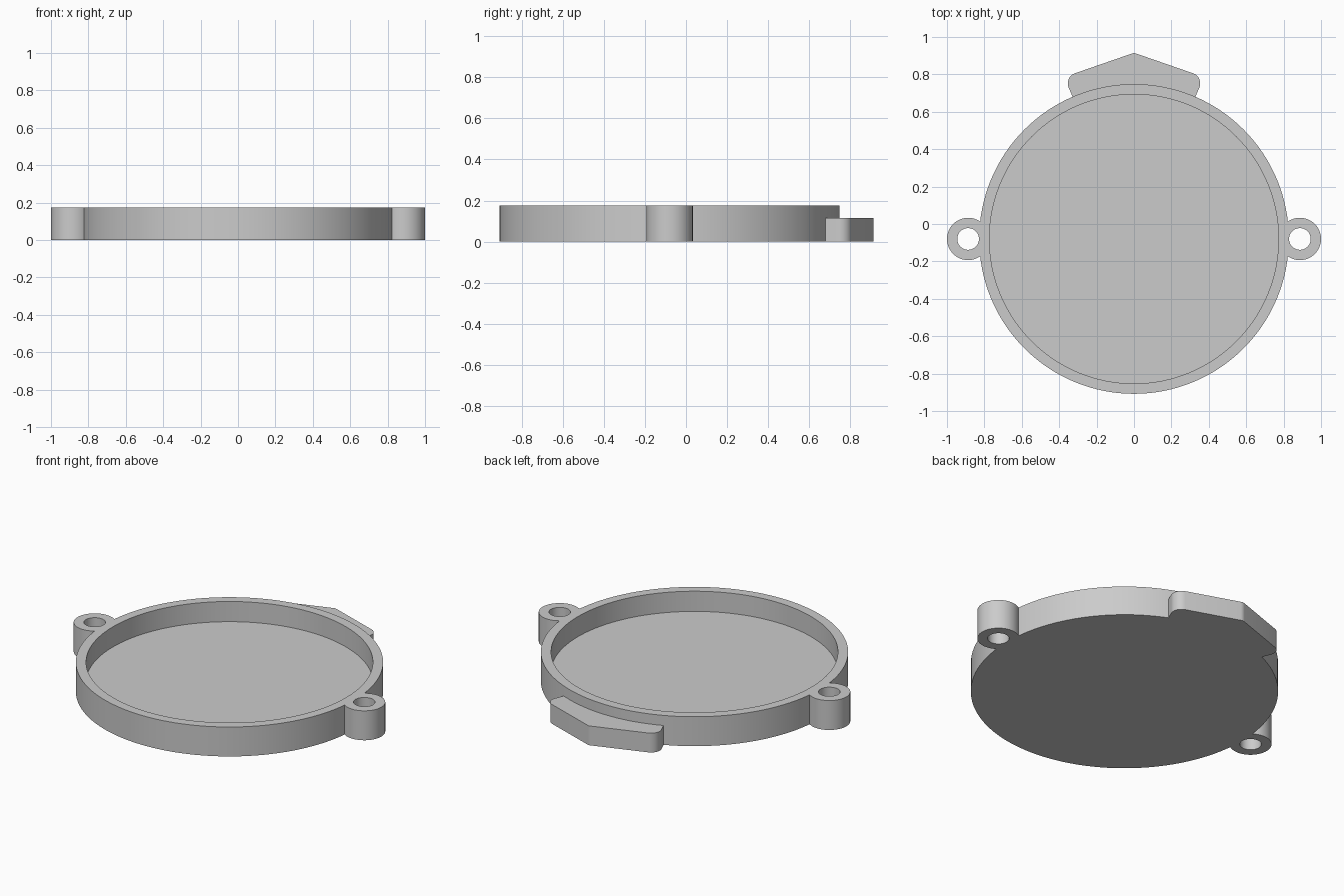
import bpy, bmesh
from math import cos, sin, radians, pi

HEIGHT, FLOOR, TAB_HEIGHT = 0.175, 0.055, 0.115
CENTRE_Y = -0.08
OUTER_R, INNER_R = 0.828, 0.773
EAR_X, EAR_R, HOLE_R = 0.887, 0.113, 0.058

if "Cube" in bpy.data.objects:
    bpy.data.objects.remove(bpy.data.objects["Cube"], do_unlink=True)

grey = bpy.data.materials.new("plain grey")
grey.use_nodes = True
grey.diffuse_color = (0.6, 0.6, 0.6, 1)
grey.node_tree.nodes["Principled BSDF"].inputs["Base Color"].default_value = grey.diffuse_color


def arc(x, y, r, start, end, steps):
    angles = [start + (end - start) * i / steps for i in range(steps + 1)]
    return [(x + r * cos(a), y + r * sin(a)) for a in angles]


def circle(x, y, r, sides):
    return arc(x, y, r, 0, 2 * pi, sides)[:-1]


def prism(name, outline, bottom, top):
    """Extrude a closed outline between two heights."""
    bm = bmesh.new()
    face = bm.faces.new([bm.verts.new((x, y, bottom)) for x, y in outline])
    raised = bmesh.ops.extrude_face_region(bm, geom=[face])["geom"]
    verts = [v for v in raised if isinstance(v, bmesh.types.BMVert)]
    bmesh.ops.translate(bm, verts=verts, vec=(0, 0, top - bottom))
    bmesh.ops.recalc_face_normals(bm, faces=bm.faces)
    mesh = bpy.data.meshes.new(name)
    bm.to_mesh(mesh)
    bm.free()
    mesh.materials.append(grey)
    obj = bpy.data.objects.new(name, mesh)
    bpy.context.collection.objects.link(obj)
    return obj


def combine(target, tool, operation):
    """Apply a boolean and discard its tool."""
    mod = target.modifiers.new(operation.lower(), "BOOLEAN")
    mod.operation, mod.object, mod.solver = operation, tool, "EXACT"
    bpy.context.view_layer.objects.active = target
    bpy.ops.object.modifier_apply(modifier=mod.name)
    bpy.data.objects.remove(tool, do_unlink=True)


# Round body
body = prism("round_cover", circle(0, CENTRE_Y, OUTER_R, 128), 0, HEIGHT)

# Screw ears on both sides
for side in (-1, 1):
    ear = prism("screw_ear", circle(side * EAR_X, CENTRE_Y, EAR_R, 64), 0, HEIGHT)
    combine(body, ear, "UNION")

# Pointed rear tab with rounded corners
right_half = [(0.32, 0.66)] + arc(0.297, 0.752, 0.057, radians(-22), radians(71), 12)
left_half = [(-x, y) for x, y in reversed(right_half)]
tip = [(0.012, 0.911), (0, 0.914), (-0.012, 0.911)]
tab = prism("rear_tab", right_half + tip + left_half, 0, TAB_HEIGHT)
combine(body, tab, "UNION")

# Shallow pocket and screw holes
pocket = prism("pocket_cutter", circle(0, CENTRE_Y, INNER_R, 128), FLOOR, HEIGHT + 0.1)
combine(body, pocket, "DIFFERENCE")
for side in (-1, 1):
    hole = prism("hole_cutter", circle(side * EAR_X, CENTRE_Y, HOLE_R, 48), -0.1, HEIGHT + 0.1)
    combine(body, hole, "DIFFERENCE")

# Smooth curved walls, crisp rims
bpy.ops.object.select_all(action="DESELECT")
body.select_set(True)
bpy.context.view_layer.objects.active = body
bpy.ops.object.shade_smooth_by_angle(angle=radians(30))
